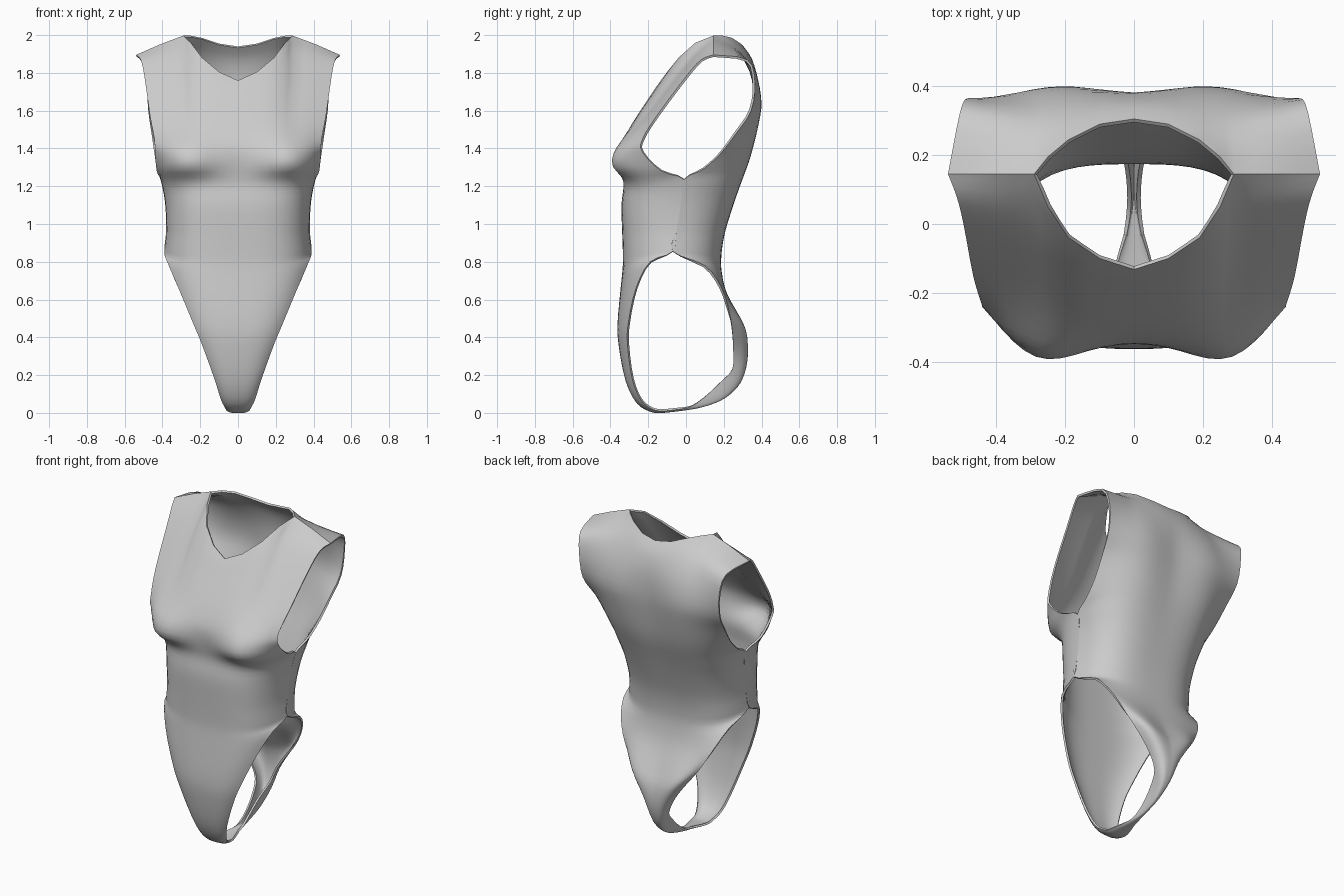
import bpy
import math
from mathutils import Vector

cube = bpy.data.objects.get("Cube")
if cube:
    bpy.data.objects.remove(cube)

HALF = 12      # columns from centre line to edge
STEPS = 3      # rows between two measured sections

fabric = bpy.data.materials.new("grey fabric")
fabric.use_nodes = True
GREY = (0.6, 0.6, 0.6, 1)
fabric.diffuse_color = GREY
fabric.node_tree.nodes["Principled BSDF"].inputs["Base Color"].default_value = GREY

# Sections, crotch to shoulder: edge x, y, z, then centre line y, z
FRONT = [
    (.03, -.03, .02, -.03, .01), (.055, -.12, .01, -.12, 0),
    (.065, -.18, .02, -.18, .003), (.09, -.24, .07, -.26, .05),
    (.125, -.285, .18, -.32, .17), (.19, -.31, .36, -.357, .36),
    (.24, -.305, .48, -.362, .48), (.315, -.265, .66, -.348, .64),
    (.375, -.19, .8, -.336, .76), (.39, -.07, .855, -.334, .83),
    (.38, -.05, .97, -.338, .96), (.387, -.025, 1.12, -.342, 1.1),
    (.41, -.01, 1.235, -.33, 1.2), (.43, -.13, 1.28, -.335, 1.27),
    (.44, -.23, 1.38, -.345, 1.36), (.443, -.23, 1.45, -.335, 1.43),
    (.467, -.15, 1.58, -.285, 1.53), (.495, 0, 1.78, -.2, 1.66),
    (.515, .08, 1.87, -.16, 1.72), (.54, .145, 1.895, -.13, 1.76)]
BACK = [
    (.03, -.03, .02, -.03, .01), (.022, .03, .035, .04, .02),
    (.02, .1, .085, .12, .04), (.03, .18, .16, .21, .08),
    (.055, .245, .23, .29, .16), (.1, .25, .33, .325, .28),
    (.17, .245, .43, .315, .4), (.245, .23, .53, .27, .5),
    (.315, .19, .66, .215, .63), (.365, .1, .78, .19, .74),
    (.39, -.07, .855, .187, .83), (.38, -.05, .97, .205, .95),
    (.387, -.025, 1.12, .25, 1.1), (.41, -.01, 1.235, .29, 1.22),
    (.428, .09, 1.29, .317, 1.3), (.442, .18, 1.37, .338, 1.38),
    (.458, .265, 1.48, .36, 1.5), (.475, .345, 1.6, .376, 1.62),
    (.485, .365, 1.75, .376, 1.76), (.505, .325, 1.87, .35, 1.87),
    (.54, .145, 1.895, .305, 1.94)]

# Neckline from centre to corner, then the shoulder seam out to its tip
SHOULDER = [(.29, .145, 1.997), (.415, .145, 1.95), (.54, .145, 1.895)]
FRONT_NECK = [(0, -.132, 1.76), (.1, -.1, 1.805), (.19, -.04, 1.88),
              (.25, .05, 1.96)] + SHOULDER
BACK_NECK = [(0, .305, 1.94), (.1, .29, 1.955), (.19, .245, 1.985),
             (.25, .195, 1.997)] + SHOULDER


def spline(rows, t):
    """Smooth curve through the sections."""
    i = min(int(t), len(rows) - 2)
    f = t - i
    a, b, c, d = (rows[min(max(i + k, 0), len(rows) - 1)] for k in (-1, 0, 1, 2))
    return [q + f * ((r - p) + f * ((2 * p - 5 * q + 4 * r - s)
            + f * (3 * (q - r) + s - p))) / 2 for p, q, r, s in zip(a, b, c, d)]


def section(row, s):
    """Point on a rounded half section, s = 0 at centre and 1 at the edge."""
    xe, ye, ze, yc, zc = row
    turn = min(1, .4 + 2 * abs(ye - yc)) * math.pi / 2
    bend = ((1 - math.cos(s * turn)) / (1 - math.cos(turn))) ** 1.5
    return Vector((xe * math.sin(s * turn) / math.sin(turn),
                   yc + (ye - yc) * bend, zc + (ze - zc) * bend))


def along(points, s):
    t = s * (len(points) - 1)
    i = min(int(t), len(points) - 2)
    return Vector(points[i]).lerp(Vector(points[i + 1]), t - i)


def mound(p, x, z, wide, tall):
    return math.exp(-((p.x - x) / wide) ** 2 - ((p.z - z) / tall) ** 2)


def bust(p):
    return -.083 * mound(p, .29, 1.32, .16, .07 if p.z < 1.32 else .17)


def blades_and_seat(p):
    return (.026 * mound(p, .22, 1.6, .16, .35)
            + .03 * mound(p, .17, .45, .12, .13))


def panel(name, rows, neck, blend_from, bump, flip):
    last = len(rows) - 1
    verts, faces = [], []
    width = 2 * HALF + 1
    for r in range(last * STEPS + 1):
        t = r / STEPS
        row = spline(rows, t)
        blend = max(0, (t - blend_from) / (last - blend_from)) ** 1.5
        for c in range(-HALF, HALF + 1):
            s = abs(c) / HALF
            p = section(row, s)
            p += blend * (along(neck, s) - section(rows[-1], s))
            p.y += bump(p) * (1 - blend) * (1 - s ** 10)
            verts.append((math.copysign(p.x, c), p.y, p.z))
    for r in range(last * STEPS):
        for c in range(width - 1):
            a = r * width + c
            quad = (a, a + 1, a + width + 1, a + width)
            faces.append(quad[::-1] if flip else quad)
    mesh = bpy.data.meshes.new(name)
    mesh.from_pydata(verts, [], faces)
    mesh.materials.append(fabric)
    obj = bpy.data.objects.new(name, mesh)
    bpy.context.collection.objects.link(obj)

    # Cloth thickness, grown inward
    cloth = obj.modifiers.new("cloth thickness", 'SOLIDIFY')
    cloth.thickness = .012
    cloth.offset = -1
    bpy.ops.object.select_all(action='DESELECT')
    obj.select_set(True)
    bpy.context.view_layer.objects.active = obj
    bpy.ops.object.modifier_apply(modifier=cloth.name)
    bpy.ops.object.shade_smooth_by_angle(angle=math.radians(45))


panel("front_panel", FRONT, FRONT_NECK, 13, bust, False)
panel("back_panel", BACK, BACK_NECK, 17, blades_and_seat, True)
